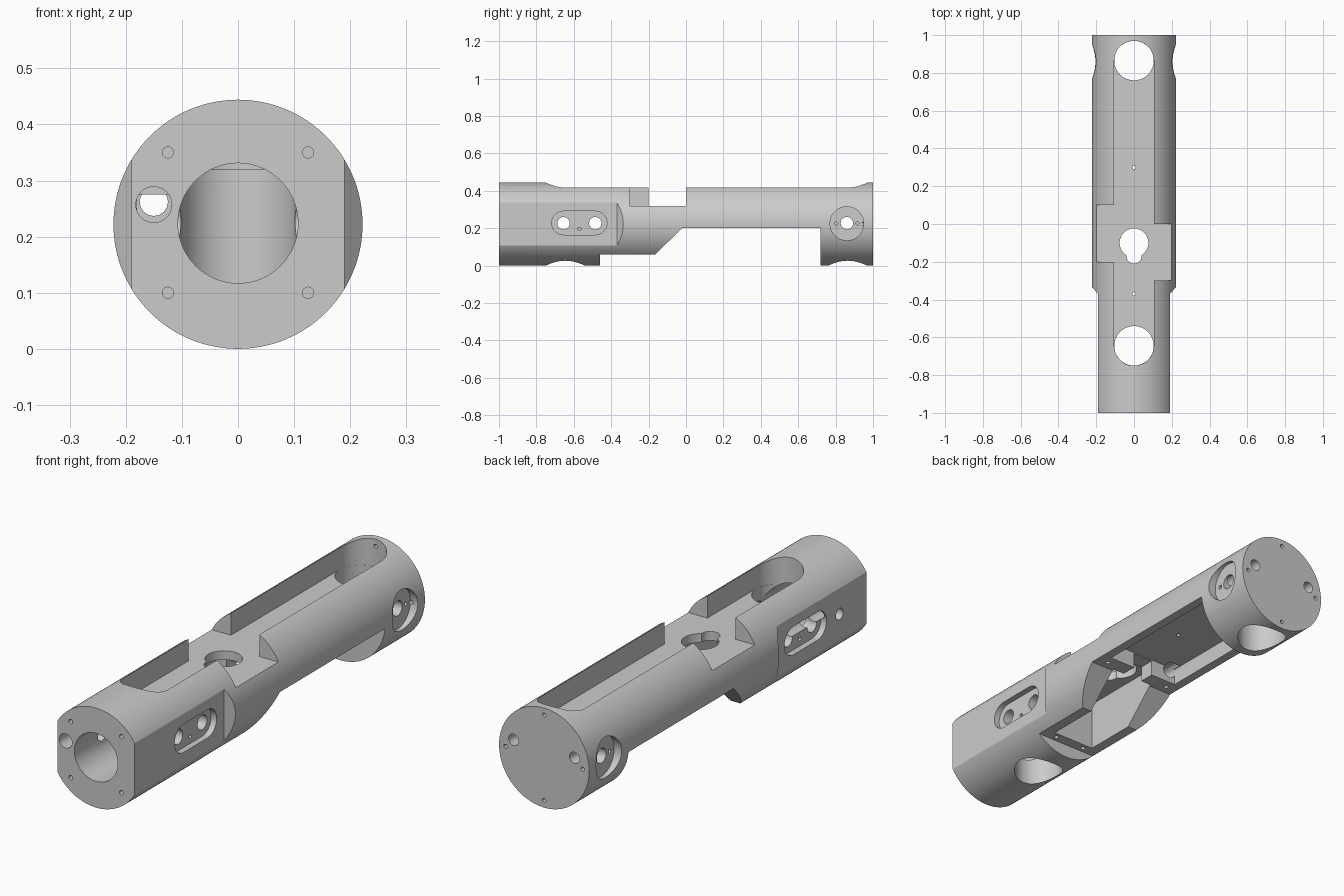
import bpy, bmesh, math
from mathutils import Vector

if "Cube" in bpy.data.objects:
    bpy.data.objects.remove(bpy.data.objects["Cube"])

R, ZC = 0.222, 0.222


def circle(u, v, r, n=48):
    return [(u + r * math.cos(2 * math.pi * i / n), v + r * math.sin(2 * math.pi * i / n)) for i in range(n)]


def stadium(u0, u1, v0, v1, r, n=24):
    """Rounded slot between two centres (u0,v0) and (u1,v1)."""
    a = math.atan2(v1 - v0, u1 - u0)
    pts = []
    for (u, v, start) in ((u1, v1, a - math.pi / 2), (u0, v0, a + math.pi / 2)):
        pts += [(u + r * math.cos(start + math.pi * i / n), v + r * math.sin(start + math.pi * i / n))
                for i in range(n + 1)]
    return pts


def rect(u0, u1, v0, v1):
    return [(u0, v0), (u1, v0), (u1, v1), (u0, v1)]


def prism(name, pts, axis, lo, hi):
    """Extrude a 2D profile along an axis: x uses (y,z), y uses (x,z), z uses (x,y)."""
    place = {'x': lambda u, v, w: (w, u, v), 'y': lambda u, v, w: (u, w, v), 'z': lambda u, v, w: (u, v, w)}[axis]
    bm = bmesh.new()
    face = bm.faces.new([bm.verts.new(place(u, v, lo)) for u, v in pts])
    ext = bmesh.ops.extrude_face_region(bm, geom=[face])
    shift = Vector(place(0, 0, hi - lo))
    bmesh.ops.translate(bm, vec=shift, verts=[g for g in ext['geom'] if isinstance(g, bmesh.types.BMVert)])
    bmesh.ops.recalc_face_normals(bm, faces=bm.faces)
    me = bpy.data.meshes.new(name)
    bm.to_mesh(me)
    bm.free()
    ob = bpy.data.objects.new(name, me)
    bpy.context.collection.objects.link(ob)
    return ob


# round body bar
body = prism("hilt_body", circle(0, ZC, R, 128), 'y', -1, 1)
bpy.context.view_layer.objects.active = body


def cut(pts, axis, lo, hi):
    tool = prism("cutter", pts, axis, lo, hi)
    tool.hide_render = True
    mod = body.modifiers.new("cut", 'BOOLEAN')
    mod.operation, mod.solver, mod.object = 'DIFFERENCE', 'EXACT', tool
    bpy.ops.object.modifier_apply(modifier=mod.name)
    bpy.data.objects.remove(tool, do_unlink=True)


# side flats with slanted run-out
for s in (-1, 1):
    cut([(s * 0.19, -1.1), (s * 0.19, -0.37), (s * 0.25, -0.305), (s * 0.4, -0.305), (s * 0.4, -1.1)], 'z', -0.1, 0.6)

# stepped and sloped underside
cut([(-0.46, -0.1), (-0.46, 0.06), (-0.165, 0.06), (-0.02, 0.2), (0.72, 0.2), (0.72, -0.1)], 'x', -0.5, 0.5)

# long top slot and the two offset side notches
cut(stadium(0, 0, -0.645, 0.865, 0.105), 'z', 0.32, 0.6)
cut(rect(-0.4, 0, -0.2, 0.1), 'z', 0.32, 0.6)
cut(rect(0, 0.4, -0.3, 0.0), 'z', 0.32, 0.6)

# vertical wells and front bore
for y in (-0.645, 0.865):
    cut(circle(0, y, 0.1045), 'z', -0.1, 0.33)
cut(circle(0, 0.224, 0.107, 64), 'y', -1.1, -0.645)

# underside pockets: deep middle cavity, rear recess, link between them
cut(rect(-0.105, 0.105, -0.41, -0.01), 'z', -0.1, 0.28)
cut(rect(-0.18, 0.18, 0.06, 0.715), 'z', -0.1, 0.275)
cut(rect(-0.05, 0.05, -0.05, 0.1), 'z', -0.1, 0.27)

# keyhole opening and small floor holes
cut(circle(0, -0.1, 0.076), 'z', 0.2, 0.4)
cut(circle(0, -0.17, 0.04, 32), 'z', 0.2, 0.4)
for y in (-0.37, 0.3):
    cut(circle(0, y, 0.009, 16), 'z', 0.15, 0.4)

# long wire channels
cut(circle(-0.15, 0.257, 0.032, 32), 'y', -1.1, 0.1)
for s in (-1, 1):
    cut(circle(s * 0.15, 0.262, 0.025, 32), 'y', 0.68, 1.1)

# side recesses with their small screw holes
for s in (-1, 1):
    def side(pts, depth):
        cut(pts, 'x', min(s * depth, s * 0.3), max(s * depth, s * 0.3))
    side(stadium(-0.655, -0.485, 0.228, 0.228, 0.063), 0.163)
    side(circle(0.86, 0.225, 0.09), 0.185)
    side(circle(-0.57, 0.196, 0.009, 16), 0.12)
    for y in (0.803, 0.917):
        side(circle(y, 0.225, 0.009, 16), 0.14)

# cross-drilled holes
for y in (-0.655, -0.485, 0.86):
    cut(circle(y, 0.227, 0.033, 32), 'x', -0.4, 0.4)
cut(circle(-0.81, 0.222, 0.025, 32), 'x', -0.4, -0.08)

# screw holes in the end faces
for x in (-0.125, 0.125):
    for z in (0.1, 0.35):
        cut(circle(x, z, 0.01, 16), 'y', -1.1, -0.92)
for x, z in ((0.19, ZC), (-0.19, ZC), (0, ZC + 0.19), (0, ZC - 0.19)):
    cut(circle(x, z, 0.009, 16), 'y', 0.94, 1.1)

# screw holes in the underside rim
for s in (-1, 1):
    cut(circle(s * 0.165, 0.02, 0.01, 16), 'z', 0.1, 0.25)
    cut(circle(s * 0.075, -0.435, 0.01, 16), 'z', 0.0, 0.12)

body.select_set(True)
bpy.ops.object.shade_smooth_by_angle(angle=math.radians(25))
